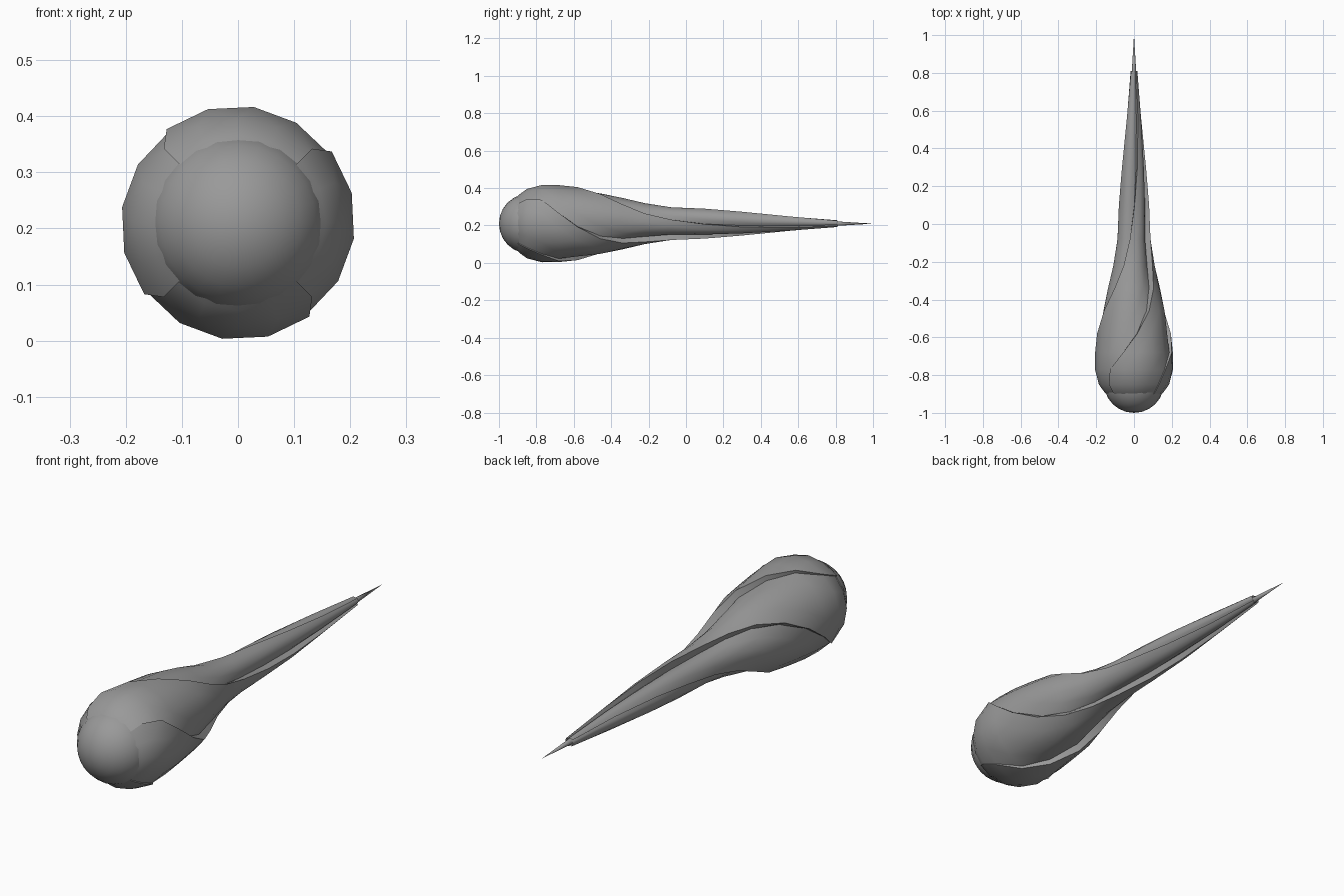
import bpy, bmesh, math

cube = bpy.data.objects.get("Cube")
if cube:
    bpy.data.objects.remove(cube, do_unlink=True)

AXIS_Z = 0.21

grey = bpy.data.materials.new("stone grey")
grey.use_nodes = True
grey.diffuse_color = (0.32, 0.32, 0.32, 1)
grey.node_tree.nodes["Principled BSDF"].inputs["Base Color"].default_value = (0.32, 0.32, 0.32, 1)

# Outer profile of the tail: (y, radius)
PROFILE = [(-0.92, 0.125), (-0.89, 0.158), (-0.85, 0.187), (-0.77, 0.21),
           (-0.68, 0.208), (-0.58, 0.196), (-0.46, 0.178), (-0.34, 0.146),
           (-0.22, 0.112), (-0.08, 0.09), (0.1, 0.08), (0.3, 0.066),
           (0.55, 0.044), (0.81, 0.02)]


def place(y, angle, r):
    return (r * math.cos(angle), y, AXIS_Z + r * math.sin(angle))


def make_object(name, rows, closed):
    """Skin a list of rings or strips into a smooth mesh."""
    bm = bmesh.new()
    grid = [[bm.verts.new(p) for p in row] for row in rows]
    for a, b in zip(grid, grid[1:]):
        n = len(a)
        for i in range(n if closed else n - 1):
            j = (i + 1) % n
            bm.faces.new((a[i], b[i], b[j], a[j]))
    bmesh.ops.remove_doubles(bm, verts=bm.verts, dist=0.0001)
    bmesh.ops.recalc_face_normals(bm, faces=bm.faces)
    mesh = bpy.data.meshes.new(name)
    bm.to_mesh(mesh)
    bm.free()
    mesh.materials.append(grey)
    obj = bpy.data.objects.new(name, mesh)
    bpy.context.collection.objects.link(obj)
    bpy.ops.object.select_all(action='DESELECT')
    obj.select_set(True)
    bpy.context.view_layer.objects.active = obj
    bpy.ops.object.shade_smooth_by_angle(angle=math.radians(38))
    return obj


def twist(y):
    """Spiral of the petals, easing out along the tail."""
    t = max(0, y + 0.8)
    return -math.radians(195) * (1 - math.exp(-1.35 * t))


def petal(index):
    """One twisted petal: tucked at its low edge, lipped at its raised edge."""
    rows = []
    for y, r in PROFILE:
        depth = 0.03 + 0.37 * min(1, max(0, (y + 0.75) / 0.75))
        start = math.radians(45 + 90 * index) + twist(y)
        row = []
        for k in range(5):
            u = k / 4
            factor = 1 - depth * (1 - u) ** 2
            row.append(place(y, start + math.radians(90) * u, r * factor))
        # lip folding back under the raised edge
        row.append(place(y, start + math.radians(90), r * (0.97 - depth)))
        rows.append(row)
    make_object("tail_petal_" + str(index + 1), rows, False)


for i in range(4):
    petal(i)

# Inner core, ending in a thin spike
core = [(y, r * 0.58) for y, r in PROFILE[2:]] + [(1.0, 0.0)]
make_object("tail_core",
            [[place(y, math.tau * k / 12, r) for k in range(12)] for y, r in core], True)

# Round head poking out of the petals
HEAD_R = 0.16
head = []
for i in range(13):
    a = math.pi * i / 12
    head.append([place(-1 + HEAD_R - HEAD_R * math.cos(a), math.tau * k / 24,
                       HEAD_R * math.sin(a)) for k in range(24)])
make_object("head_ball", head, True)
